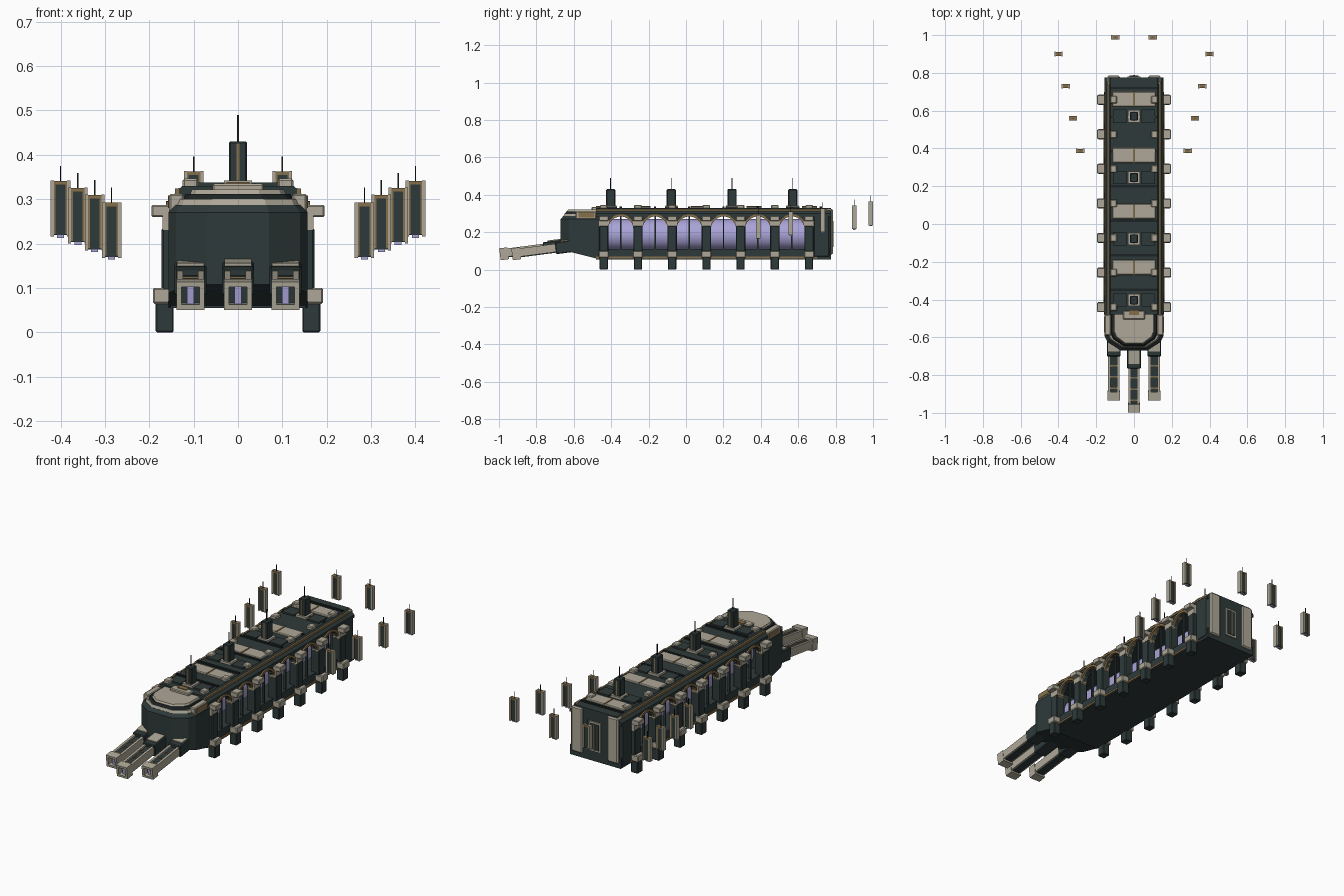
import bpy, bmesh, math
from mathutils import Matrix

cube = bpy.data.objects.get("Cube")
if cube:
    bpy.data.objects.remove(cube, do_unlink=True)


def material(name, rgb):
    m = bpy.data.materials.new(name)
    m.use_nodes = True
    m.diffuse_color = (*rgb, 1)
    m.node_tree.nodes["Principled BSDF"].inputs["Base Color"].default_value = (*rgb, 1)
    return m


DARK = material("dark green grey", (0.028, 0.042, 0.042))
BLACK = material("near black", (0.012, 0.017, 0.018))
STONE = material("pale stone", (0.42, 0.39, 0.31))
GOLD = material("dull gold", (0.24, 0.16, 0.07))
GLOW = material("lavender", (0.40, 0.37, 0.68))


def finish(name, bm, mat):
    bmesh.ops.recalc_face_normals(bm, faces=bm.faces)
    mesh = bpy.data.meshes.new(name)
    bm.to_mesh(mesh)
    bm.free()
    mesh.materials.append(mat)
    ob = bpy.data.objects.new(name, mesh)
    bpy.context.collection.objects.link(ob)
    return ob


def boxes(name, mat, ranges, mirror=False, bevel=0):
    """One object made of boxes given as (x0, x1, y0, y1, z0, z1)."""
    bm = bmesh.new()
    if mirror:
        ranges = list(ranges) + [(-r[1], -r[0], *r[2:]) for r in ranges]
    for x0, x1, y0, y1, z0, z1 in ranges:
        place = Matrix.Translation(((x0 + x1) / 2, (y0 + y1) / 2, (z0 + z1) / 2))
        size = Matrix.Diagonal((x1 - x0, y1 - y0, z1 - z0, 1))
        bmesh.ops.create_cube(bm, size=1, matrix=place @ size)
    ob = finish(name, bm, mat)
    if bevel:
        mod = ob.modifiers.new("chamfer", 'BEVEL')
        mod.width, mod.segments = bevel, 1
    return ob


def prisms(name, mat, outlines, place, lo, hi, top=1.0):
    """Extrude 2D outlines; place(u, v, w) gives the 3D point."""
    bm = bmesh.new()
    for pts in outlines:
        a = [bm.verts.new(place(u, v, lo)) for u, v in pts]
        b = [bm.verts.new(place(u * top, v * top, hi)) for u, v in pts]
        bm.faces.new(a)
        bm.faces.new(b)
        for i in range(len(pts)):
            j = (i + 1) % len(pts)
            bm.faces.new((a[i], a[j], b[j], b[i]))
    return finish(name, bm, mat)


def along_y(u, v, w):
    return (u, w, v)


def along_x(u, v, w):
    return (w, u, v)


PIERS = [-0.44 + 0.183 * i for i in range(7)]
BAYS = [y + 0.0915 for y in PIERS[:-1]]
TOWERS = [-0.403 + 0.3245 * i for i in range(4)]
FRONT, BACK = -0.48, 0.775

# Lower hull, roof and stern block
boxes("hull_base", DARK, [(-0.152, 0.152, FRONT, BACK, 0.055, 0.11)])
boxes("base_trim", GOLD, [(0.15, 0.158, FRONT, 0.70, 0.06, 0.07)], True)
roof = [(0.155, 0.285), (0.155, 0.30), (0.125, 0.33)]
roof += [(-x, z) for x, z in reversed(roof)]
prisms("roof", DARK, [roof], along_y, FRONT, BACK)
boxes("roof_edge_trim", GOLD, [(0.133, 0.142, FRONT, 0.75, 0.305, 0.324)], True)
boxes("stern_block", DARK, [(-0.155, 0.155, 0.675, BACK, 0.06, 0.30)], bevel=0.012)
boxes("stern_columns", STONE, [(0.075, 0.14, 0.735, 0.785, 0.08, 0.325)], True, 0.006)
boxes("stern_panel", STONE, [(-0.035, 0.035, 0.77, 0.782, 0.11, 0.27)])
boxes("stern_panel_inset", DARK, [(-0.025, 0.025, 0.78, 0.785, 0.12, 0.26)])
boxes("stern_line", GOLD, [(-0.004, 0.004, 0.782, 0.788, 0.12, 0.26)])

# Arched side walls: one arch outline per bay, open through the hull
R, SPRING = 0.067, 0.217
angles = [math.pi * i / 16 for i in range(17)]


def arc(yc, r):
    return [(yc + r * math.cos(a), SPRING + r * math.sin(a)) for a in angles]


walls = [[(y - 0.0915, SPRING), (y - 0.0915, 0.30), (y + 0.0915, 0.30),
          (y + 0.0915, SPRING)] + arc(y, R) for y in BAYS]
rings = [arc(y, R + 0.012) + arc(y, R)[::-1] for y in BAYS]
for side, s in (("left", 1), ("right", -1)):
    prisms(side + "_arch_wall", DARK, walls, along_x, s * 0.125, s * 0.152)
    prisms(side + "_arch_trim", GOLD, rings, along_x, s * 0.128, s * 0.162)
boxes("window_mullions", DARK,
      [(0.135, 0.147, y - 0.004, y + 0.004, 0.10, 0.285) for y in BAYS], True)

# Glowing core seen through the arches
bm = bmesh.new()
bmesh.ops.create_cone(bm, cap_ends=True, segments=32, radius1=0.083, radius2=0.083,
                      depth=1.15, matrix=Matrix.Translation((0, 0.11, 0.187))
                      @ Matrix.Rotation(math.pi / 2, 4, 'X'))
core = finish("glowing_core", bm, GLOW)
for p in core.data.polygons:
    p.use_smooth = len(p.vertices) == 4

# Piers, capitals and legs
boxes("piers", DARK, [(0.12, 0.172, y - 0.025, y + 0.025, 0.09, 0.235) for y in PIERS], True, 0.004)
boxes("pier_shoulders", STONE, [(0.13, 0.17, y - 0.027, y + 0.027, 0.23, 0.265) for y in PIERS], True)
boxes("pier_capitals", STONE, [(0.14, 0.195, y - 0.025, y + 0.025, 0.26, 0.287) for y in PIERS], True, 0.003)
boxes("leg_caps", STONE, [(0.145, 0.192, y - 0.027, y + 0.027, 0.064, 0.10) for y in PIERS], True, 0.004)
boxes("legs", DARK, [(0.145, 0.186, y - 0.022, y + 0.022, 0, 0.07) for y in PIERS], True, 0.003)

# Roof plating, ribs and towers
plates = [-0.23 + 0.297 * i for i in range(4)]
boxes("roof_plates", STONE, [(-0.115, 0.115, y - 0.04, y + 0.04, 0.325, 0.338) for y in plates], bevel=0.004)
boxes("roof_plate_lines", GOLD, [(-0.004, 0.004, y - 0.04, y + 0.04, 0.33, 0.341) for y in plates])
boxes("roof_studs", STONE, [(0.09, 0.125, y - 0.02, y + 0.02, 0.32, 0.346) for y in PIERS], True, 0.004)
boxes("roof_ribs", BLACK, [(-0.125, 0.125, y - 0.006, y + 0.006, 0.325, 0.337) for y in BAYS + [0.72]])
boxes("roof_dark_plates", DARK, [(0.04, 0.11, y - 0.035, y + 0.035, 0.325, 0.338) for y in TOWERS], True)
boxes("tower_bases", STONE, [(-0.032, 0.032, y - 0.032, y + 0.032, 0.325, 0.342) for y in TOWERS])
boxes("towers", DARK, [(-0.02, 0.02, y - 0.023, y + 0.023, 0.33, 0.43) for y in TOWERS], bevel=0.003)
boxes("tower_lines", GOLD, [(-0.003, 0.003, y - 0.025, y + 0.025, 0.34, 0.425) for y in TOWERS])
boxes("tower_needles", BLACK, [(-0.002, 0.002, y - 0.002, y + 0.002, 0.43, 0.49) for y in TOWERS])

# Prow with faceted nose, sloping keel and stepped deck
half = [(0.157, 0.03), (0.157, -0.10), (0.14, -0.135), (0.07, -0.18)]
nose = half + [(-x, y) for x, y in reversed(half)]


def on_prow(u, v, w):
    return (u, v - 0.49, w)


prow = prisms("prow", DARK, [nose], on_prow, 0.0, 0.27)
for v in prow.data.vertices:
    if v.co.z < 0.1:
        v.co.z = 0.055 + max(0, -0.46 - v.co.y) * 0.25
prisms("prow_chamfer", DARK, [nose], on_prow, 0.27, 0.287, 0.92)
deck = [(x * 0.9, y * 0.92) for x, y in nose]
prisms("deck_step", STONE, [deck], on_prow, 0.285, 0.30, 0.96)
prisms("deck_border", BLACK, [[(x * 0.88, y * 0.95) for x, y in deck]], on_prow, 0.30, 0.312, 0.95)
prisms("deck_plate", STONE, [[(x * 0.78, y * 0.9) for x, y in deck]], on_prow, 0.305, 0.322, 0.94)
boxes("deck_side_blocks", STONE, [(0.122, 0.155, -0.59, -0.48, 0.27, 0.312)], True, 0.004)
boxes("deck_side_trim", GOLD, [(0.15, 0.158, -0.575, -0.49, 0.28, 0.308)], True)
boxes("deck_rear_block", STONE, [(-0.058, 0.058, -0.505, -0.46, 0.31, 0.335)], bevel=0.004)
boxes("deck_rear_badge", GOLD, [(-0.026, 0.026, -0.482, -0.455, 0.33, 0.339)])

# Three inclined forward beams, each built from its tip backwards
for label, x, y in (("centre", 0, -0.995), ("left", 0.107, -0.93), ("right", -0.107, -0.93)):
    parts = [
        boxes(label + "_beam_core", DARK, [(-0.02, 0.02, 0.03, 0.36, -0.022, 0.016)]),
        boxes(label + "_beam_rails", STONE, [(0.017, 0.030, 0.03, 0.32, -0.018, 0.026)], True),
        boxes(label + "_beam_bands", GOLD, [(-0.018, 0.018, d, d + 0.008, 0, 0.02)
                                            for d in (0.06, 0.12, 0.18)]),
        boxes(label + "_beam_muzzle", STONE, [(-0.032, 0.032, 0, 0.045, 0.02, 0.032),
                                              (-0.032, 0.032, 0, 0.045, -0.032, -0.02),
                                              (-0.032, -0.02, 0, 0.045, -0.02, 0.02),
                                              (0.02, 0.032, 0, 0.045, -0.02, 0.02)]),
        boxes(label + "_beam_light", GLOW, [(-0.008, 0.008, 0.015, 0.035, -0.02, 0.02)]),
        boxes(label + "_beam_collar", DARK, [(-0.036, 0.036, 0.235, 0.37, -0.03, 0.034)], bevel=0.004),
        boxes(label + "_collar_plate", STONE, [(-0.03, 0.03, 0.262, 0.36, 0.03, 0.04)]),
    ]
    for ob in parts:
        ob.location = (x, y, 0.082)
        ob.rotation_euler.x = 0.13

# Escort pylons floating around the stern: (x, y, middle height)
pylons = [(0.285, 0.387, 0.230), (0.323, 0.56, 0.247), (0.361, 0.73, 0.263),
          (0.40, 0.90, 0.279), (0.10, 0.988, 0.30)]


def around(name, mat, x0, x1, d, z0, z1):
    boxes(name, mat, [(x + x0, x + x1, y - d, y + d, z + z0, z + z1) for x, y, z in pylons], True)


around("pylon_cores", DARK, -0.017, 0.017, 0.009, -0.06, 0.06)
around("pylon_outer_edges", STONE, 0.015, 0.022, 0.012, -0.063, 0.063)
around("pylon_inner_edges", STONE, -0.022, -0.015, 0.012, -0.063, 0.063)
around("pylon_outer_lines", GOLD, 0.011, 0.015, 0.011, -0.057, 0.057)
around("pylon_inner_lines", GOLD, -0.015, -0.011, 0.011, -0.057, 0.057)
around("pylon_caps", GOLD, -0.015, 0.015, 0.011, 0.054, 0.062)
around("pylon_lights", GLOW, -0.008, 0.008, 0.006, -0.066, -0.058)
around("pylon_needles", BLACK, -0.0015, 0.0015, 0.0015, 0.06, 0.096)
